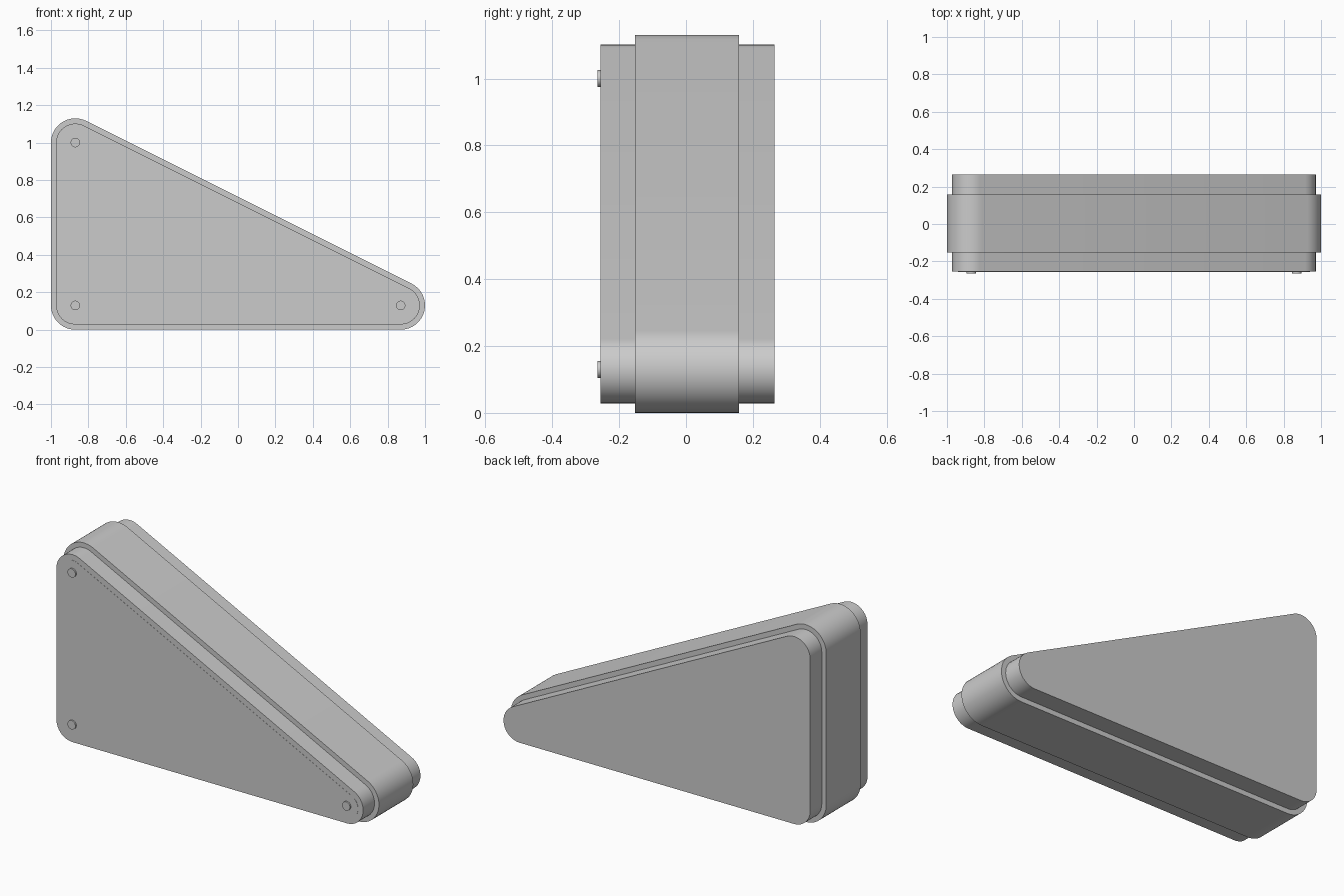
import bpy, bmesh
from math import atan2, cos, sin, pi, radians

cube = bpy.data.objects.get("Cube")
if cube:
    bpy.data.objects.remove(cube, do_unlink=True)

grey = bpy.data.materials.new("plain grey")
grey.use_nodes = True
colour = (0.6, 0.6, 0.6, 1)
grey.diffuse_color = colour
grey.node_tree.nodes["Principled BSDF"].inputs["Base Color"].default_value = colour

# Corner centres of the right triangle, counter-clockwise in x, z
LOW_LEFT, LOW_RIGHT, TOP = (-0.87, 0.13), (0.87, 0.13), (-0.87, 1.0)
CORNERS = (LOW_LEFT, LOW_RIGHT, TOP)
slope = atan2(LOW_RIGHT[0] - TOP[0], TOP[1] - LOW_RIGHT[1])  # sloping side normal
ARCS = ((LOW_LEFT, pi, 1.5 * pi), (LOW_RIGHT, -pi / 2, slope), (TOP, slope, pi))


def rounded_triangle(radius, steps=16):
    """Outline with an arc around every corner centre."""
    return [(x + radius * cos(a + (b - a) * i / steps),
             z + radius * sin(a + (b - a) * i / steps))
            for (x, z), a, b in ARCS for i in range(steps + 1)]


def circle(centre, radius, steps=32):
    return [(centre[0] + radius * cos(2 * pi * i / steps),
             centre[1] + radius * sin(2 * pi * i / steps)) for i in range(steps)]


def slab(name, outline, front, back):
    """Extrude an x-z outline from front to back."""
    bm = bmesh.new()
    face = bm.faces.new([bm.verts.new((x, front, z)) for x, z in outline])
    moved = bmesh.ops.extrude_face_region(bm, geom=[face], use_keep_orig=True)["geom"]
    bmesh.ops.translate(bm, vec=(0, back - front, 0),
                        verts=[v for v in moved if isinstance(v, bmesh.types.BMVert)])
    bmesh.ops.recalc_face_normals(bm, faces=bm.faces)
    mesh = bpy.data.meshes.new(name)
    bm.to_mesh(mesh)
    bm.free()
    mesh.materials.append(grey)
    obj = bpy.data.objects.new(name, mesh)
    bpy.context.collection.objects.link(obj)
    bpy.ops.object.select_all(action="DESELECT")
    obj.select_set(True)
    bpy.context.view_layer.objects.active = obj
    bpy.ops.object.shade_smooth_by_angle(angle=radians(30))
    return obj


# Wide middle band with a slightly smaller cover on each side
slab("middle_body", rounded_triangle(0.13), -0.152, 0.159)
slab("front_cover", rounded_triangle(0.102), -0.255, -0.152)
slab("back_cover", rounded_triangle(0.102), 0.159, 0.264)

# Very thin panel on the front, with a pin at each corner
slab("front_panel", rounded_triangle(0.07), -0.256, -0.255)
for corner, place in zip(CORNERS, ("lower_right", "lower_left", "upper_right")):
    slab(place + "_pin", circle(corner, 0.025), -0.265, -0.25)
